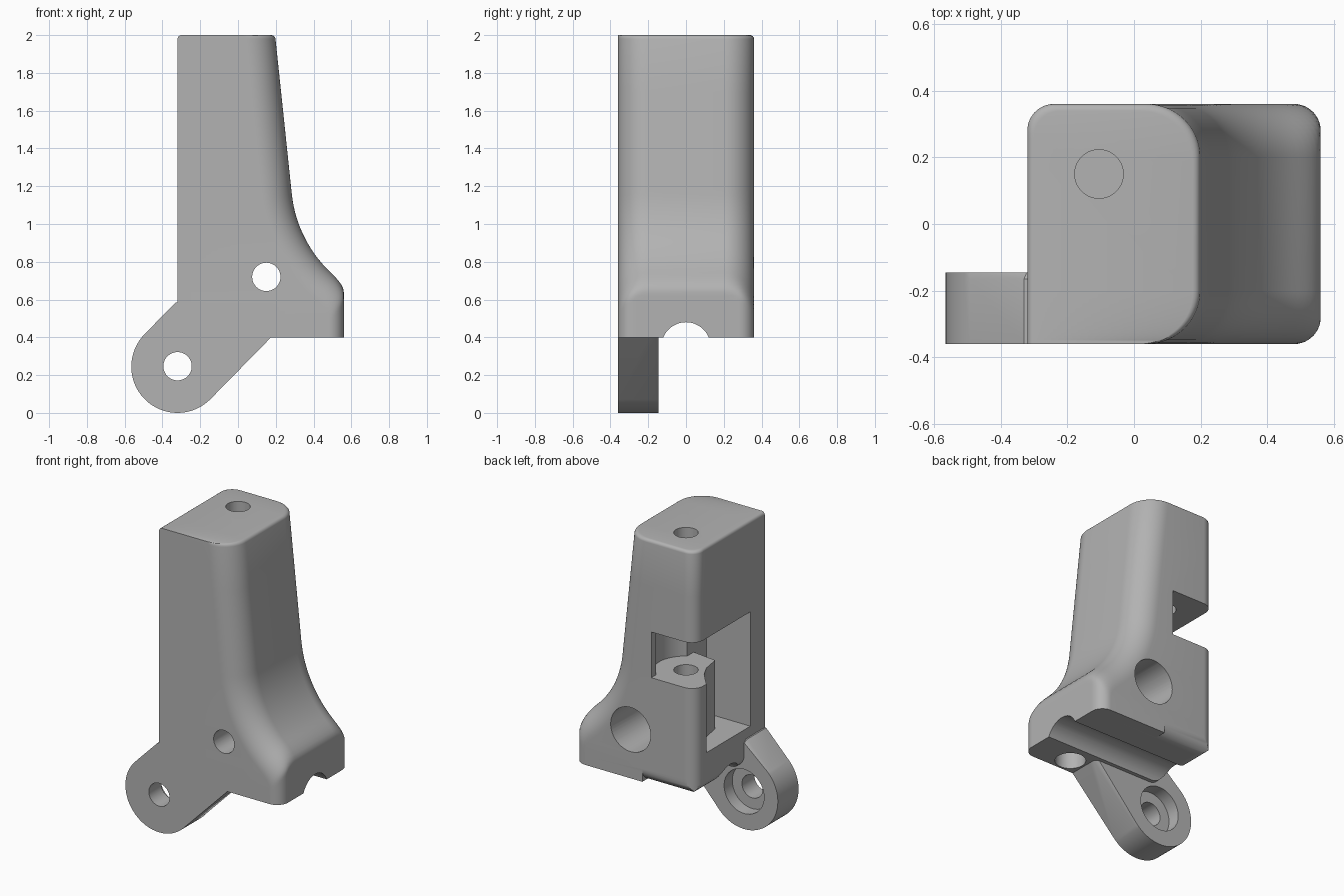
import bpy, bmesh
from math import sqrt, sin, cos, pi, radians

if "Cube" in bpy.data.objects:
    bpy.data.objects.remove(bpy.data.objects["Cube"])

HALF, LEFT, FOOT = 0.36, -0.32, 0.56
BASE, TOP = 0.4, 2.0
BIG, SMALL = 0.16, 0.08        # fillet radii on the sloped and square corners

grey = bpy.data.materials.new("plain grey")
grey.use_nodes = True
grey.diffuse_color = (0.45, 0.45, 0.45, 1)
grey.node_tree.nodes["Principled BSDF"].inputs["Base Color"].default_value = grey.diffuse_color


def to_object(bm, name):
    bmesh.ops.recalc_face_normals(bm, faces=bm.faces)
    mesh = bpy.data.meshes.new(name)
    bm.to_mesh(mesh)
    bm.free()
    mesh.materials.append(grey)
    obj = bpy.data.objects.new(name, mesh)
    bpy.context.collection.objects.link(obj)
    return obj


def prism(name, points, axis, lo, hi, chamfer=0):
    """Extrude a flat outline along x, y or z; optionally chamfer the far rim."""
    def place(p, t):
        a, b = p
        return {"x": (t, a, b), "y": (a, t, b), "z": (a, b, t)}[axis]
    bm = bmesh.new()
    near = [bm.verts.new(place(p, lo)) for p in points]
    far = [bm.verts.new(place(p, hi)) for p in points]
    bm.faces.new(near)
    rim = bm.faces.new(far)
    for i in range(len(points)):
        j = (i + 1) % len(points)
        bm.faces.new((near[i], near[j], far[j], far[i]))
    if chamfer:
        bmesh.ops.bevel(bm, geom=list(rim.edges), offset=chamfer, segments=1, affect="EDGES")
    return to_object(bm, name)


def arc(cx, cy, r, start, end, n):
    return [(cx + r * cos(radians(start + (end - start) * i / n)),
             cy + r * sin(radians(start + (end - start) * i / n))) for i in range(n + 1)]


def rod(name, cx, cy, r, axis, lo, hi):
    return prism(name, arc(cx, cy, r, 0, 360, 48)[:-1], axis, lo, hi)


def combine(target, tool, operation="DIFFERENCE"):
    tool.hide_render = True
    mod = target.modifiers.new("combine", "BOOLEAN")
    mod.object, mod.operation, mod.solver = tool, operation, "EXACT"
    bpy.context.view_layer.objects.active = target
    bpy.ops.object.modifier_apply(modifier=mod.name)
    bpy.data.objects.remove(tool)


# Body: slices along y, each with a sloped, flaring right side
def setback(y, r):
    t = max(0, abs(y) - (HALF - r))
    return r - sqrt(max(0, r * r - t * t))


def right_side(y, z):
    cx, cz, r = 0.951, 1.23, 0.67 + setback(y, BIG)
    tilt = radians(6)
    zt = cz - r * sin(tilt)
    if z > zt:
        slope = cx - r * cos(tilt) - (z - zt) * sin(tilt) / cos(tilt)
    else:
        slope = cx - sqrt(max(0, r * r - (z - cz) ** 2))
    wall, k = FOOT - setback(y, SMALL), 0.07
    h = max(k - abs(slope - wall), 0) / k
    return min(slope, wall) - h * h * k / 4


def left_side(y):
    return LEFT + (setback(y, SMALL) if y > 0 else 0)


def top_inset(z):
    t = max(0, z - (TOP - 0.02))
    return 0.02 - sqrt(max(0, 0.0004 - t * t))


steps = [HALF - BIG + BIG * sin(pi / 2 * i / 16) for i in range(17)]
ys = [-y for y in reversed(steps)] + steps
zs = [BASE, 0.46] + [0.5 + 0.02 * i for i in range(36)] + [1.4, 1.7]
zs += [TOP - 0.02 + 0.02 * sin(pi / 2 * i / 4) for i in range(5)]

bm = bmesh.new()
rows = []
for y in ys:
    right, left = [], []
    for z in zs:
        e = top_inset(z)
        yy = y - e * (y + HALF) / (2 * HALF)
        right.append(bm.verts.new((right_side(y, z) - e, yy, z)))
        left.append(bm.verts.new((left_side(y) + e, yy, z)))
    rows.append((right, left))
for (r0, l0), (r1, l1) in zip(rows, rows[1:]):
    for i in range(len(zs) - 1):
        bm.faces.new((r0[i], r1[i], r1[i + 1], r0[i + 1]))
        bm.faces.new((l0[i], l0[i + 1], l1[i + 1], l1[i]))
    bm.faces.new((r0[0], l0[0], l1[0], r1[0]))
    bm.faces.new((r0[-1], r1[-1], l1[-1], l0[-1]))
for right, left in (rows[0], rows[-1]):
    for i in range(len(zs) - 1):
        bm.faces.new((right[i], right[i + 1], left[i + 1], left[i]))
body = to_object(bm, "bracket_body")

# Rounded bottom edges on the left and at the back
c = BASE + SMALL
combine(body, prism("left_round", arc(LEFT + SMALL, c, SMALL, 180, 270, 10)
                    + [(LEFT + SMALL, 0.3), (-0.5, 0.3), (-0.5, c)], "y", -0.5, 0.5))
combine(body, prism("back_round", arc(HALF - SMALL, c, SMALL, 0, -90, 10)
                    + [(HALF - SMALL, 0.3), (0.5, 0.3), (0.5, c)], "x", -0.5, 0.065))

# Side pocket: open slot above, narrower hollow beside the drilled boss below
combine(body, prism("slot", [(-0.5, -0.21), (0, -0.21), (0, 0.5), (-0.5, 0.5)], "z", 1.1, 1.4))
combine(body, rod("slot_round", -0.1, 0.15, 0.19, "z", 1.1, 1.4))
hollow = [(-0.5, 0.25), (-0.32, 0.245), (-0.28, 0.2), (-0.23, 0.14), (-0.19, 0.06),
          (-0.17, -0.06), (0, -0.08), (0, -0.21), (-0.5, -0.21)]
combine(body, prism("hollow", hollow, "z", 0.65, 1.12))

# Bolt hole, cross hole with counterbore, foot hole and bottom groove
combine(body, rod("bolt_hole", -0.105, 0.15, 0.073, "z", 0.75, 2.1))
combine(body, rod("cross_hole", 0.15, 0.72, 0.075, "y", -0.5, 0.5))
combine(body, rod("cross_counterbore", 0.15, 0.72, 0.145, "y", -0.05, 0.5))
combine(body, rod("foot_hole", 0.28, -0.255, 0.092, "z", 0.3, 0.52))
combine(body, rod("groove", 0, 0.35, 0.13, "x", -0.7, 0.7))

# Slanted arm with a rounded end, merged into the body
outline = arc(LEFT, 0.245, 0.245, 135, 315, 32) + [(0.18, 0.405), (0.18, 0.58), (-0.33, 0.585)]
arm = prism("arm", outline, "y", -HALF, -0.145, 0.02)
combine(arm, rod("arm_hole", LEFT, 0.247, 0.075, "y", -0.5, 0))
combine(arm, rod("arm_counterbore", LEFT, 0.247, 0.145, "y", -0.23, 0))
combine(body, arm, "UNION")

bpy.ops.object.select_all(action="DESELECT")
body.select_set(True)
bpy.context.view_layer.objects.active = body
bpy.ops.object.shade_smooth_by_angle(angle=radians(30))
